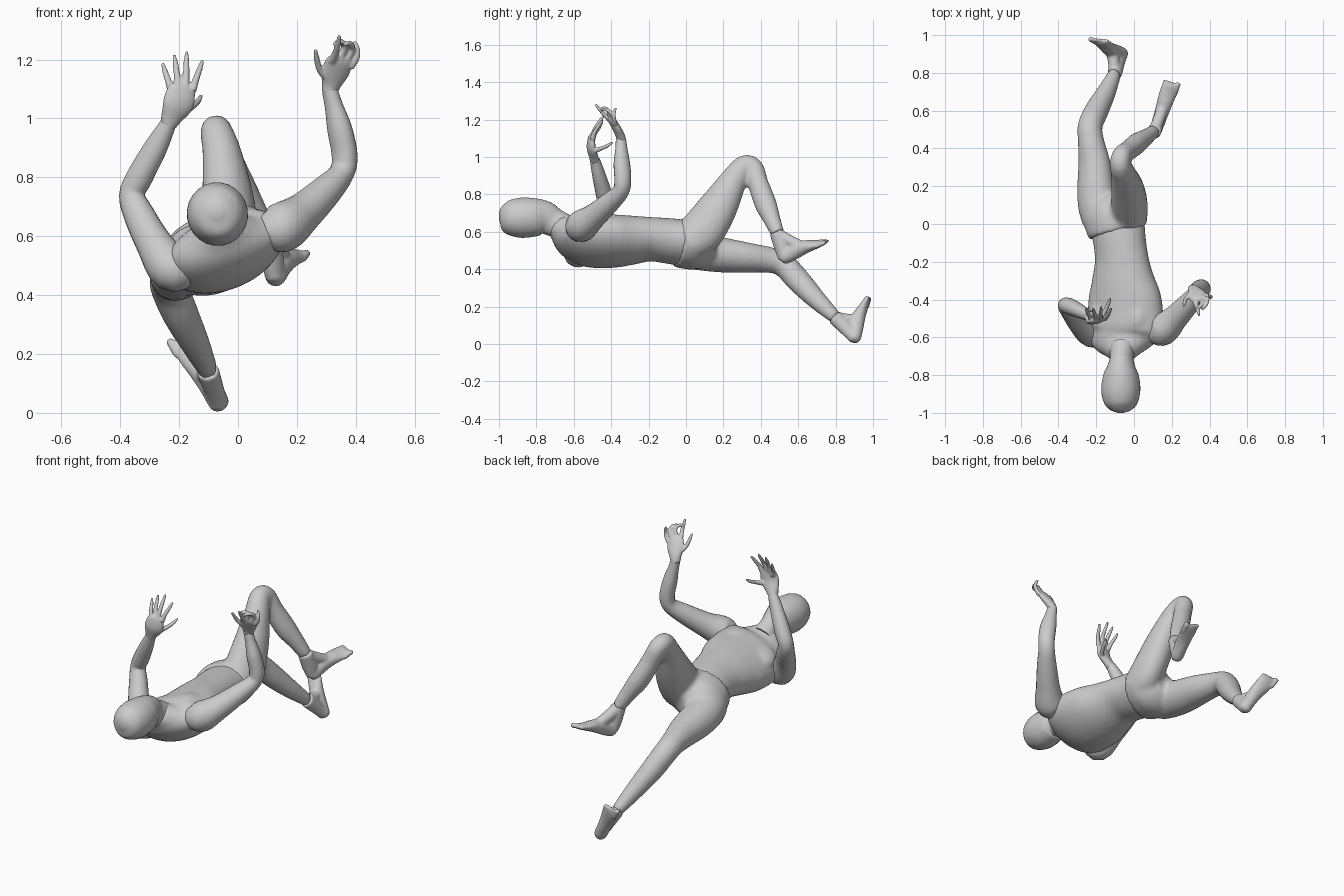
import bpy, bmesh
from mathutils import Vector


def loft(name, pts, side, n=20, seg=4):
    """Closed tube through (x, y, z, half_width, half_depth) stations."""
    P = [Vector(p if len(p) == 5 else (*p, p[3])) for p in pts]
    P = [2 * P[0] - P[1]] + P + [2 * P[-1] - P[-2]]
    S = []
    for i in range(1, len(P) - 2):
        a, b, c, d = P[i - 1:i + 3]
        for k in range(seg):
            t = k / seg
            S.append(0.5 * (2 * b + (c - a) * t + (2 * a - 5 * b + 4 * c - d) * t * t
                            + (3 * b - a - 3 * c + d) * t ** 3))
    S.append(P[-2])
    C = [Vector(s[:3]) for s in S]
    side = Vector(side)
    bm = bmesh.new()
    rings = []
    from math import cos, sin, tau
    for i, s in enumerate(S):
        tan = (C[min(i + 1, len(C) - 1)] - C[max(i - 1, 0)]).normalized()
        u = (side - tan * side.dot(tan)).normalized()
        v = tan.cross(u)
        rings.append([bm.verts.new(C[i] + u * s[3] * cos(tau * j / n) + v * s[4] * sin(tau * j / n))
                      for j in range(n)])
    for r, q in zip(rings, rings[1:]):
        for j in range(n):
            bm.faces.new((r[j], r[(j + 1) % n], q[(j + 1) % n], q[j]))
    bm.faces.new(rings[0][::-1])
    bm.faces.new(rings[-1])
    bmesh.ops.recalc_face_normals(bm, faces=bm.faces)
    me = bpy.data.meshes.new(name)
    bm.to_mesh(me)
    bm.free()
    ob = bpy.data.objects.new(name, me)
    bpy.context.collection.objects.link(ob)
    smooth(ob)
    return ob


def smooth(ob):
    bpy.ops.object.select_all(action='DESELECT')
    ob.select_set(True)
    bpy.context.view_layer.objects.active = ob
    bpy.ops.object.shade_smooth_by_angle(angle=0.9)


def fuse(name, obs, voxel, rounds):
    """Join overlapping lofts into one blended skin."""
    bpy.ops.object.select_all(action='DESELECT')
    for o in obs:
        o.select_set(True)
    ob = obs[0]
    bpy.context.view_layer.objects.active = ob
    bpy.ops.object.join()
    ob.name = name
    m = ob.modifiers.new("blend", 'REMESH')
    m.mode, m.voxel_size, m.use_smooth_shade = 'VOXEL', voxel, True
    m = ob.modifiers.new("soften", 'SMOOTH')
    m.iterations, m.factor = rounds, 0.5
    for m in list(ob.modifiers):
        bpy.ops.object.modifier_apply(modifier=m.name)
    return ob


# Head and neck
loft("head", [(-.07, -1.0, .68, .015, .015), (-.07, -.985, .68, .055, .06), (-.07, -.95, .677, .088, .092),
              (-.07, -.88, .675, .104, .108), (-.068, -.80, .677, .094, .102), (-.066, -.75, .672, .072, .09),
              (-.065, -.71, .652, .063, .078), (-.06, -.64, .62, .07, .07)], (.98, 0, .15), 24)

# Torso, rolled towards the low shoulder, with chest muscles
ACROSS = (.92, 0, .38)
trunk = loft("trunk", [(-.063, -.70, .645, .062, .06), (-.06, -.665, .615, .115, .075), (-.055, -.62, .58, .185, .10),
                       (-.048, -.56, .56, .208, .122), (-.045, -.48, .55, .21, .13), (-.05, -.38, .55, .20, .13),
                       (-.058, -.29, .555, .172, .124), (-.065, -.19, .56, .148, .113),
                       (-.075, -.10, .552, .143, .118), (-.088, -.01, .54, .15, .12)], ACROSS, 28)
pecs = [loft("pec", [(x - .0, -.58, z, .03, .02), (x, -.53, z + .01, .075, .04), (x, -.46, z + .005, .08, .04),
                     (x, -.40, z - .01, .04, .02)], ACROSS) for x, z in ((-.16, .585), (-.01, .645))]
fuse("torso", [trunk] + pecs, .013, 5)

# Hips and both legs in one skin
hips = loft("hips", [(-.085, -.045, .542, .157, .128), (-.095, 0, .537, .168, .132), (-.10, .06, .53, .165, .13),
                     (-.10, .12, .525, .12, .10), (-.10, .16, .52, .05, .05)], (.95, 0, .28), 28)
raised = loft("raised", [(-.03, .02, .545, .10, .11), (-.025, .09, .61, .095, .122), (-.035, .18, .745, .085, .104),
                         (-.055, .26, .885, .066, .072), (-.073, .315, .952, .056, .06),
                         (-.065, .362, .937, .052, .055), (-.035, .385, .86, .052, .056),
                         (.015, .425, .75, .053, .06), (.065, .46, .665, .043, .047),
                         (.105, .49, .59, .035, .038)], (.95, -.3, .1))
lowered = loft("lowered", [(-.175, .02, .50, .10, .10), (-.195, .10, .49, .104, .098), (-.203, .20, .475, .10, .092),
                           (-.21, .32, .462, .088, .08), (-.228, .44, .45, .07, .07), (-.232, .52, .425, .066, .066),
                           (-.195, .605, .335, .062, .066), (-.145, .70, .235, .05, .053),
                           (-.10, .80, .14, .034, .036)], (.85, 0, .52))
fuse("hips_and_legs", [hips, raised, lowered], .013, 5)


# Feet: ankle stub plus sole plus five toes
def foot(name, ankle, heel, toe, side):
    A, H, T, s = Vector(ankle), Vector(heel), Vector(toe), Vector(side).normalized()
    d = (T - H).normalized()
    up = (A - H - d * (A - H).dot(d)).normalized()
    L = (T - H).length
    st = lambda f, h, a, b: (*(H + d * L * f + up * h), a, b)
    body = [loft("sole", [st(-.07, .03, .012, .012), st(0, .03, .034, .034), st(.25, .038, .037, .042),
                          st(.5, .036, .042, .036), st(.75, .022, .048, .022), st(.9, .016, .044, .015)], s),
            loft("ankle", [(*(A - (H - A) * .08), .038, .04), (*A, .038, .042), (*A.lerp(H, .5), .034, .042),
                           (*(H + up * .025), .03, .032)], s),
            loft("instep", [(*A, .03, .034), st(.42, .052, .032, .03), st(.7, .03, .03, .018)], s)]
    for k in range(5):
        o = s * (k - 2) * .02
        r, e = (.014, 1.02) if k == 0 else (.010, 1.0 - .03 * k)
        body.append(loft("toe", [(*(H + d * L * .8 + up * .016 + o), r), (*(H + d * L * e + up * .013 + o), r),
                                 (*(H + d * L * (e + .03) + up * .012 + o), r * .5)], up, 10, 2))
    fuse(name, body, .007, 4)


foot("raised_foot", (.107, .49, .585), (.13, .535, .432), (.205, .765, .54), (-.085, .07, .035))
foot("lowered_foot", (-.10, .805, .135), (-.062, .928, .02), (-.195, .99, .255), (.85, 0, .52))

# Arms
loft("right_arm", [(.09, -.575, .61, .06, .06), (.15, -.56, .63, .085, .085), (.22, -.495, .68, .068, .068),
                   (.30, -.41, .755, .054, .056), (.352, -.35, .815, .042, .046), (.362, -.338, .875, .042, .047),
                   (.345, -.343, .965, .04, .046), (.326, -.345, 1.04, .03, .034),
                   (.312, -.348, 1.095, .026, .028)], (.8, .6, 0))
loft("left_arm", [(-.17, -.575, .50, .06, .06), (-.225, -.575, .49, .078, .078), (-.285, -.53, .575, .06, .062),
                  (-.335, -.465, .67, .05, .053), (-.36, -.432, .74, .042, .044), (-.332, -.44, .805, .043, .045),
                  (-.28, -.465, .90, .036, .04), (-.235, -.487, .985, .027, .027)], (.3, .95, 0))


# Hands: palm plus five jointed fingers
def hand(name, palm, side, fingers):
    obs = [loft("palm", palm, side)]
    for f in fingers:
        r = (.015, .0115, .010, .006)
        obs.append(loft("finger", [(*p, q) for p, q in zip(f, r)], (.3, .9, .2), 10, 3))
    fuse(name, obs, .0045, 3)


hand("right_hand", [(.310, -.345, 1.085, .026, .026), (.317, -.352, 1.115, .034, .024), (.33, -.372, 1.155, .048, .022),
                    (.345, -.395, 1.195, .046, .018), (.35, -.405, 1.212, .03, .010)], (.85, .3, -.3),
     [((.31, -.365, 1.13), (.278, -.39, 1.165), (.267, -.415, 1.205), (.263, -.435, 1.235)),
      ((.32, -.405, 1.195), (.332, -.435, 1.225), (.34, -.462, 1.255), (.345, -.485, 1.282)),
      ((.345, -.40, 1.20), (.362, -.415, 1.245), (.345, -.44, 1.262), (.325, -.455, 1.25)),
      ((.365, -.39, 1.195), (.388, -.40, 1.235), (.38, -.43, 1.255), (.36, -.455, 1.25)),
      ((.38, -.38, 1.175), (.402, -.385, 1.205), (.405, -.385, 1.235), (.395, -.375, 1.262))])
hand("left_hand", [(-.238, -.486, .975, .027, .026), (-.225, -.495, 1.005, .038, .024), (-.203, -.507, 1.05, .054, .022),
                   (-.192, -.505, 1.10, .047, .017), (-.19, -.50, 1.118, .03, .010)], (.97, .2, -.1),
     [((-.175, -.495, 1.03), (-.15, -.455, 1.045), (-.135, -.42, 1.06), (-.125, -.393, 1.078)),
      ((-.155, -.50, 1.095), (-.142, -.487, 1.135), (-.13, -.465, 1.168), (-.12, -.445, 1.197)),
      ((-.18, -.502, 1.105), (-.176, -.487, 1.15), (-.175, -.462, 1.19), (-.174, -.437, 1.226)),
      ((-.203, -.502, 1.105), (-.207, -.487, 1.145), (-.212, -.465, 1.183), (-.217, -.445, 1.215)),
      ((-.225, -.50, 1.09), (-.236, -.487, 1.125), (-.247, -.465, 1.157), (-.256, -.447, 1.187))])
